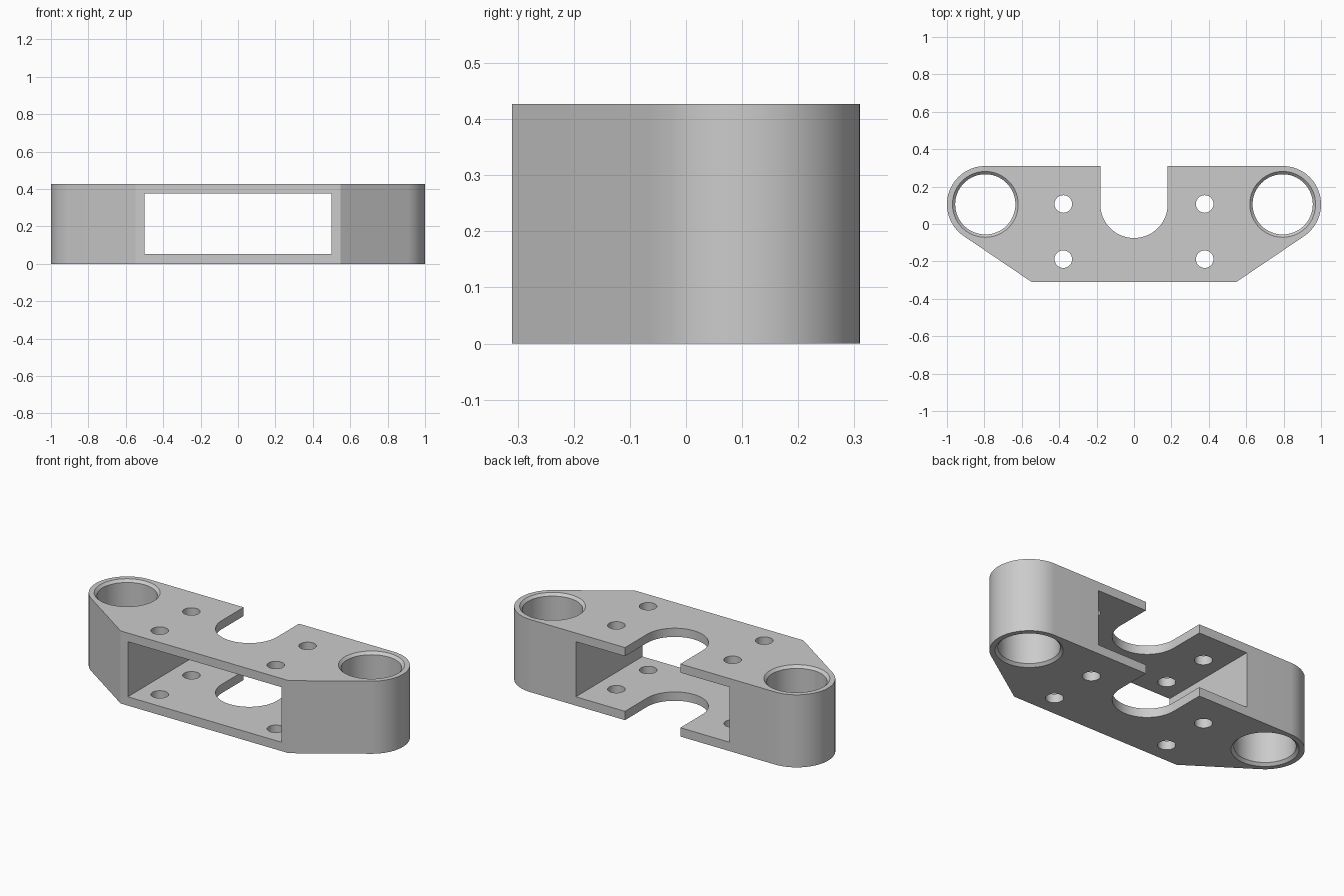
import bpy, bmesh
from math import sin, cos, pi, atan2, acos, hypot, radians

if "Cube" in bpy.data.objects:
    bpy.data.objects.remove(bpy.data.objects["Cube"])

H = 0.427                      # overall height
CX, CY, R = 0.795, 0.105, 0.205  # end boss centre and radius
PX, PY = 0.547, -0.31          # front corner


def arc(cx, cy, r, a0, a1, n):
    return [(cx + r * cos(a0 + (a1 - a0) * i / n), cy + r * sin(a0 + (a1 - a0) * i / n))
            for i in range(n + 1)]


def loft(name, rings):
    """Closed solid through a stack of matching rings of 3D points."""
    bm = bmesh.new()
    loops = [[bm.verts.new(p) for p in ring] for ring in rings]
    n = len(loops[0])
    for a, b in zip(loops, loops[1:]):
        for i in range(n):
            j = (i + 1) % n
            bm.faces.new((a[i], a[j], b[j], b[i]))
    bm.faces.new(loops[0][::-1])
    bm.faces.new(loops[-1])
    bmesh.ops.recalc_face_normals(bm, faces=bm.faces)
    mesh = bpy.data.meshes.new(name)
    bm.to_mesh(mesh)
    bm.free()
    ob = bpy.data.objects.new(name, mesh)
    bpy.context.collection.objects.link(ob)
    return ob


def prism(name, outline, z0, z1):
    return loft(name, [[(x, y, z) for x, y in outline] for z in (z0, z1)])


def turned(name, x, y, profile, n):
    return loft(name, [[(px, py, z) for px, py in arc(x, y, r, 0, 2 * pi, n)[:-1]]
                       for r, z in profile])


def cut(target, cutter):
    mod = target.modifiers.new("cut", 'BOOLEAN')
    mod.operation, mod.solver, mod.object = 'DIFFERENCE', 'EXACT', cutter
    bpy.context.view_layer.objects.active = target
    bpy.ops.object.modifier_apply(modifier=mod.name)
    bpy.data.objects.remove(cutter, do_unlink=True)


# Body outline: rounded ends, tangent slopes running to the front corners
tangent = atan2(PY - CY, PX - CX) + acos(R / hypot(PX - CX, PY - CY))
right = [(PX, PY)] + arc(CX, CY, R, tangent, pi / 2, 32)
body = prism("bracket_body", right + [(-x, y) for x, y in reversed(right)], 0, H)

# Rectangular window leaving a top and bottom plate
cut(body, prism("window_cutter", [(-0.5, -1), (0.5, -1), (0.5, 1), (-0.5, 1)], 0.052, 0.376))

# Round-bottomed slot open at the back
slot = arc(0, CY, 0.18, pi, 2 * pi, 36) + [(0.18, 1), (-0.18, 1)]
cut(body, prism("slot_cutter", slot, -0.1, H + 0.1))

# Chamfered end bores and bolt holes
c, r = 0.015, 0.161
bore = [(r + 2 * c, -c), (r, c), (r, H - c), (r + 2 * c, H + c)]
for s in (-1, 1):
    cut(body, turned("bore_cutter", s * CX, CY, bore, 64))
    for y in (0.107, -0.188):
        cut(body, turned("bolt_cutter", s * 0.378, y, [(0.047, -0.1), (0.047, H + 0.1)], 32))

# Smooth the curved walls, keep the edges crisp
bpy.ops.object.select_all(action='DESELECT')
body.select_set(True)
bpy.context.view_layer.objects.active = body
bpy.ops.object.shade_smooth_by_angle(angle=radians(25))
